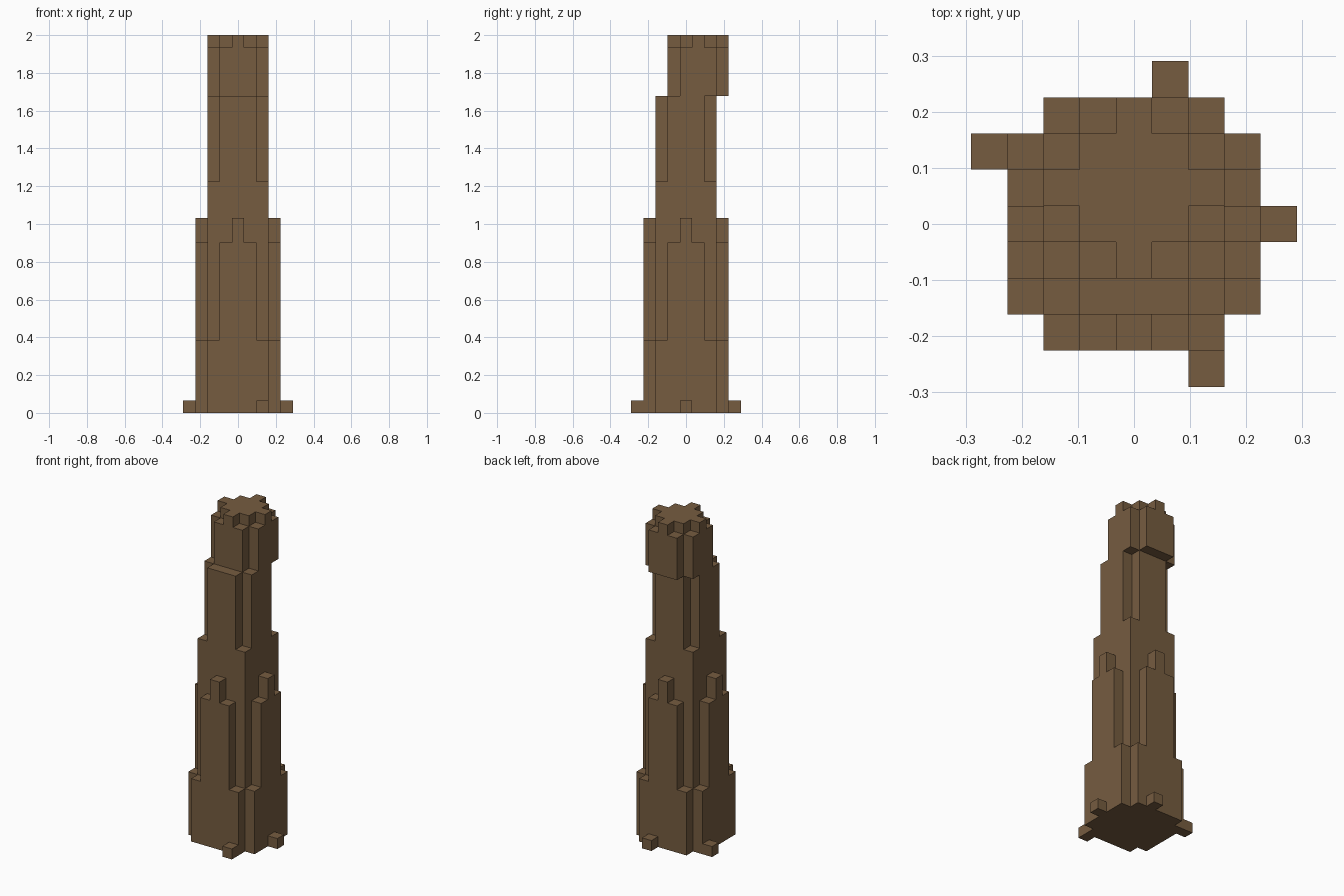
import bpy, bmesh

cube = bpy.data.objects.get("Cube")
if cube:
    bpy.data.objects.remove(cube, do_unlink=True)

U = 2.0 / 31.0  # size of one block

# Single bark colour
bark = bpy.data.materials.new("bark_brown")
BROWN = (0.181, 0.107, 0.051, 1.0)
bark.use_nodes = True
bark.diffuse_color = BROWN
bsdf = bark.node_tree.nodes["Principled BSDF"]
bsdf.inputs["Base Color"].default_value = BROWN
bsdf.inputs["Roughness"].default_value = 0.9


def prism(name, outline, z0, z1, cx=0, cy=0):
    """Extrude a block-unit outline from z0 to z1 around (cx, cy)."""
    bm = bmesh.new()
    verts = [bm.verts.new(((x + cx) * U, (y + cy) * U, z0 * U)) for x, y in outline]
    base = bm.faces.new(verts)
    top = bmesh.ops.extrude_face_region(bm, geom=[base])["geom"]
    bmesh.ops.translate(bm, vec=(0, 0, (z1 - z0) * U),
                        verts=[v for v in top if isinstance(v, bmesh.types.BMVert)])
    bmesh.ops.recalc_face_normals(bm, faces=bm.faces[:])
    mesh = bpy.data.meshes.new(name)
    bm.to_mesh(mesh)
    bm.free()
    mesh.materials.append(bark)
    obj = bpy.data.objects.new(name, mesh)
    bpy.context.collection.objects.link(obj)
    return obj


def four_way(corner):
    """Repeat the stepped corner of one quadrant around all four quadrants."""
    outline, pts = [], list(corner)
    for _ in range(4):
        outline += pts
        pts = [(-y, x) for x, y in pts]
    return outline


# Stepped corner profiles, in blocks
BROAD = [(3.5, 2.5), (2.5, 2.5), (2.5, 3.5)]
RIBBED = [(3.5, 1.5), (2.5, 1.5), (2.5, 2.5), (1.5, 2.5), (1.5, 3.5)]
RIB_TIP = [(3.5, 0.5), (2.5, 0.5), (2.5, 2.5), (0.5, 2.5), (0.5, 3.5)]
SQUARE = [(2.5, 2.5)]
NOTCHED = [(2.5, 1.5), (1.5, 1.5), (1.5, 2.5)]
STAR = [(2.5, 0.5), (1.5, 0.5), (1.5, 1.5), (0.5, 1.5), (0.5, 2.5)]

# Trunk tiers: name, corner profile, bottom, top, shift towards the back
for name, corner, z0, z1, shift in [
    ("trunk_base", BROAD, 0, 6, 0),
    ("trunk_ribbed", RIBBED, 6, 14, 0),
    ("trunk_rib_tips", RIB_TIP, 14, 16, 0),
    ("trunk_middle", SQUARE, 16, 19, 0),
    ("trunk_upper", NOTCHED, 19, 26, 0),
    ("trunk_head", NOTCHED, 26, 30, 1),
    ("trunk_crown", STAR, 30, 31, 1),
]:
    prism(name, four_way(corner), z0, z1, cy=shift)

# Root stubs, one per side
BLOCK = four_way([(0.5, 0.5)])
for name, x, y in [("root_front", 2, -4), ("root_back", 1, 4),
                   ("root_left", 4, 0), ("root_right", -4, 2)]:
    prism(name, BLOCK, 0, 1, x, y)
